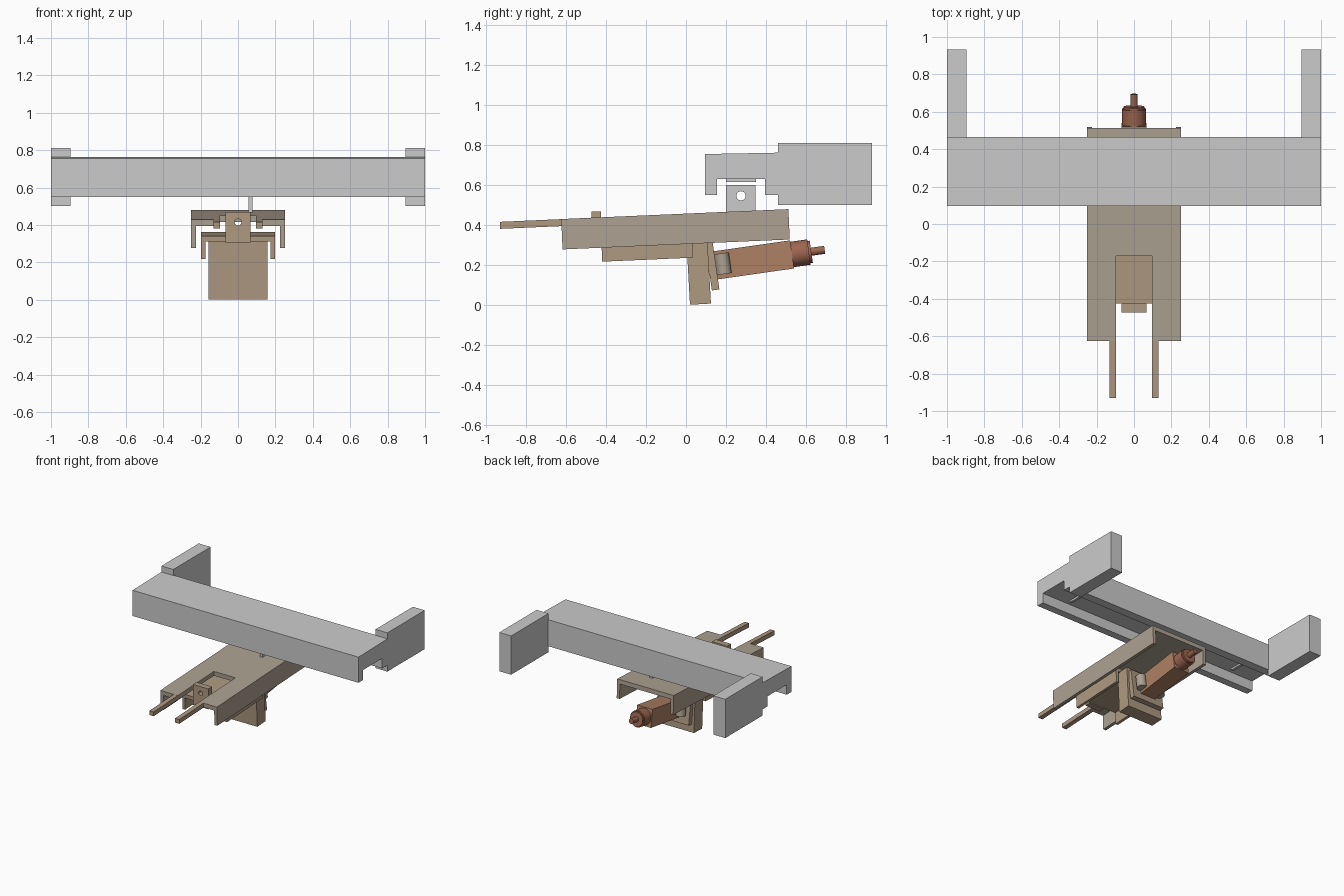
import bpy, bmesh
from math import radians, pi
from mathutils import Matrix, Vector

if "Cube" in bpy.data.objects:
    bpy.data.objects.remove(bpy.data.objects["Cube"])


def colour(name, rgb):
    m = bpy.data.materials.new(name)
    m.diffuse_color = (*rgb, 1)
    m.use_nodes = True
    m.node_tree.nodes["Principled BSDF"].inputs["Base Color"].default_value = m.diffuse_color
    return m


PALE = colour("pale_tan", (0.42, 0.36, 0.29))
TAN = colour("tan", (0.42, 0.32, 0.22))
COPPER = colour("copper", (0.42, 0.22, 0.13))
RUST = colour("rust", (0.34, 0.13, 0.08))


def tilt(y, z, deg):
    return Matrix.Translation((0, y, z)) @ Matrix.Rotation(radians(deg), 4, 'X')


def finish(name, bm, mat, frame):
    bmesh.ops.recalc_face_normals(bm, faces=bm.faces)
    me = bpy.data.meshes.new(name)
    bm.to_mesh(me)
    bm.free()
    ob = bpy.data.objects.new(name, me)
    bpy.context.collection.objects.link(ob)
    ob.matrix_world = frame
    if mat:
        me.materials.append(mat)
    return ob


def prism(name, pts, lo, hi, axis, mat=None, frame=Matrix()):
    """Extrude a 2D outline along x (outline y,z) or y (outline x,z)."""
    def put(p, t):
        return (t, p[0], p[1]) if axis == 'x' else (p[0], t, p[1])
    bm = bmesh.new()
    face = bm.faces.new([bm.verts.new(put(p, lo)) for p in pts])
    ext = bmesh.ops.extrude_face_region(bm, geom=[face])['geom']
    move = Vector(put((0, 0), hi - lo))
    bmesh.ops.translate(bm, vec=move, verts=[v for v in ext if isinstance(v, bmesh.types.BMVert)])
    return finish(name, bm, mat, frame)


def box(name, x, y, z, mat=None, frame=Matrix()):
    return prism(name, [(y[0], z[0]), (y[1], z[0]), (y[1], z[1]), (y[0], z[1])], *x, 'x', mat, frame)


def rod(name, r, length, centre, axis, mat=None, frame=Matrix(), sides=32):
    rot = {'x': Matrix.Rotation(pi / 2, 4, 'Y'), 'y': Matrix.Rotation(pi / 2, 4, 'X'), 'z': Matrix()}[axis]
    bm = bmesh.new()
    bmesh.ops.create_cone(bm, cap_ends=True, segments=sides, radius1=r, radius2=r, depth=length,
                          matrix=Matrix.Translation(centre) @ rot)
    for f in bm.faces:
        f.smooth = len(f.verts) == 4
    for e in bm.edges:
        e.smooth = all(len(f.verts) == 4 for f in e.link_faces)
    return finish(name, bm, mat, frame)


def cut(target, cutter):
    mod = target.modifiers.new("cut", 'BOOLEAN')
    mod.operation, mod.object, mod.solver = 'DIFFERENCE', cutter, 'EXACT'
    cutter.hide_render = True
    cutter.hide_set(True)


def channel(half, depth, wall, top):
    i = half - wall
    return [(-half, 0), (half, 0), (half, -depth), (i, -depth), (i, -top), (-i, -top), (-i, -depth), (-half, -depth)]


# Wide cross beam with an underside channel
prism("cross_beam", [(0.095, 0.55), (0.155, 0.55), (0.155, 0.63), (0.395, 0.63), (0.395, 0.55),
                     (0.465, 0.55), (0.465, 0.762), (0.095, 0.755)], -1, 1, 'x')

# Mirrored end plates and underside tabs
for s, side in ((-1, "left"), (1, "right")):
    box(side + "_end_plate", sorted((s * 0.895, s)), (0.46, 0.932), (0.50, 0.81))
    box(side + "_beam_tab", sorted((s * 0.76, s * 0.78)), (0.20, 0.35), (0.615, 0.632))

# Tilted tray with a slot open at the front
tray_frame = tilt(0, 0.457, 2.5)
tray = prism("tray", channel(0.25, 0.152, 0.025, 0.035), -0.625, 0.513, 'y', PALE, tray_frame)
cut(tray, box("tray_slot_cutter", (-0.095, 0.095), (-0.8, -0.17), (-0.1, 0.1), None, tray_frame))

# Fork prongs
for s, side in ((-1, "left"), (1, "right")):
    box(side + "_prong", sorted((s * 0.095, s * 0.132)), (-0.932, -0.62), (-0.0355, -0.0005), TAN, tray_frame)

# Pivot lug between tray and beam
lug = box("pivot_lug", (0.055, 0.078), (0.20, 0.348), (0.46, 0.60))
cut(lug, rod("pivot_hole_cutter", 0.023, 0.2, (0.066, 0.275, 0.546), 'x'))

# Smaller channel nested under the tray
inner_frame = tilt(0, 0.36, 2.5)
prism("inner_channel", channel(0.197, 0.125, 0.022, 0.03), -0.425, 0.03, 'y', TAN, inner_frame)

# Front eye plate
eye = box("front_eye_plate", (-0.068, 0.068), (-0.472, -0.425), (0.305, 0.468), TAN)
cut(eye, rod("eye_hole_cutter", 0.018, 0.2, (0, -0.45, 0.415), 'y'))

# Upright block, leaning slightly
box("upright_block", (-0.157, 0.157), (0, 0.105), (0, 0.335), TAN, tilt(0.02, 0.001, 3.2))

# Actuator, aligned on one sloping axis
act = tilt(0.14, 0.197, 8.1)
box("actuator_mount", (-0.14, 0.14), (-0.028, 0.01), (-0.122, 0.12), TAN, act)
box("actuator_body", (-0.068, 0.068), (0.005, 0.395), (-0.071, 0.071), COPPER, act)
for s, side in ((-1, "left"), (1, "right")):
    rod(side + "_mount_boss", 0.037, 0.105, (s * 0.085, 0.045, 0.003), 'z', PALE, act)
rod("actuator_collar", 0.064, 0.09, (0, 0.435, 0), 'y', RUST, act)
rod("collar_rim", 0.056, 0.014, (0, 0.485, 0), 'y', RUST, act)
rod("actuator_shaft", 0.02, 0.075, (0, 0.522, 0), 'y', RUST, act)
